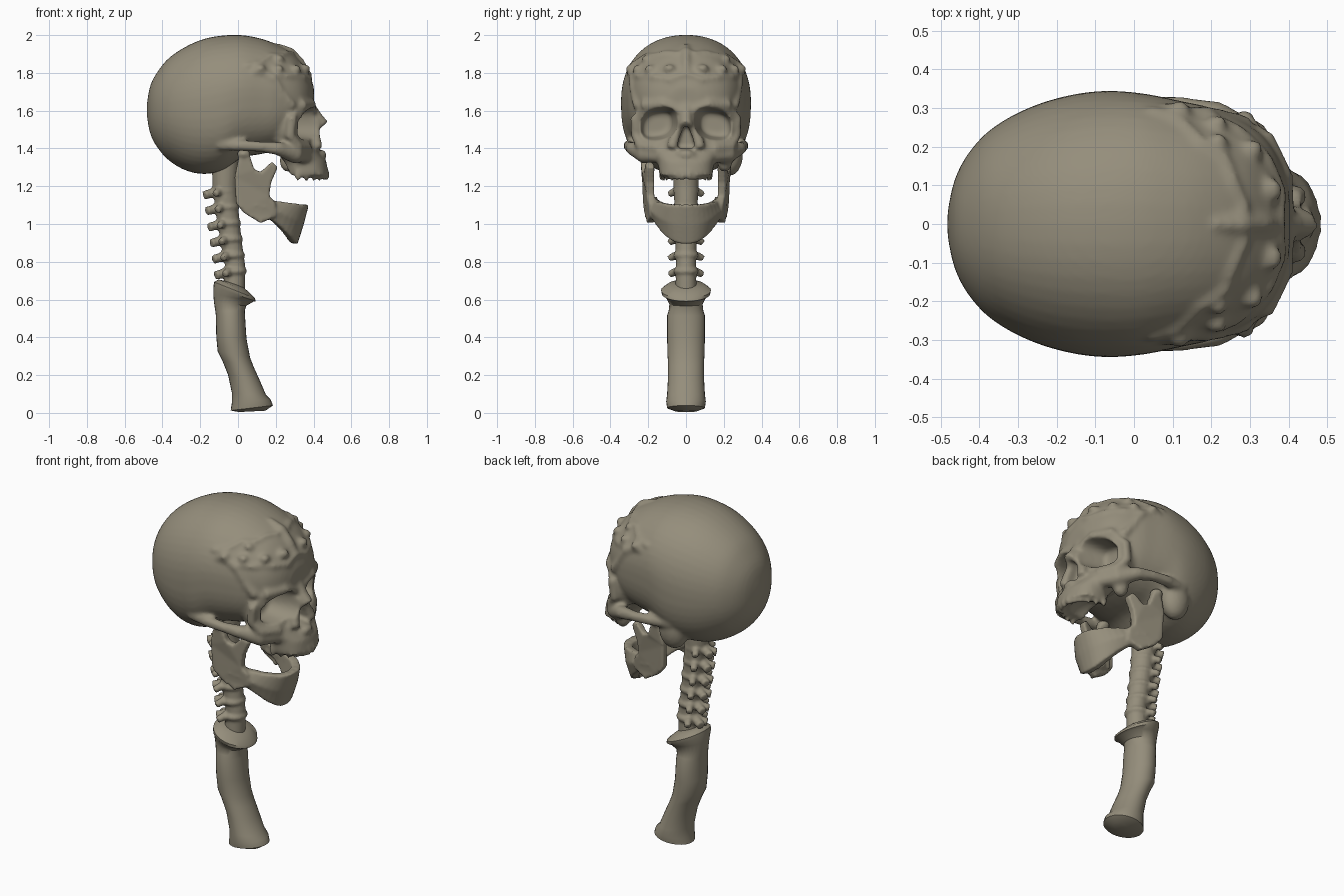
import bpy, bmesh, math
from mathutils import Vector, Matrix
from mathutils.bvhtree import BVHTree

if "Cube" in bpy.data.objects:
    bpy.data.objects.remove(bpy.data.objects["Cube"])

bone = bpy.data.materials.new("aged bone")
bone.diffuse_color = (0.30, 0.27, 0.20, 1)
bone.use_nodes = True
bone.node_tree.nodes["Principled BSDF"].inputs["Base Color"].default_value = bone.diffuse_color


def spow(c, p):
    return math.copysign(abs(c) ** (2 / p), c)


def refine(rows, k=4):
    # Catmull-Rom interpolation between profile stations
    r = [Vector(v) for v in rows]
    out = []
    for i in range(len(r) - 1):
        a, b, c, d = r[max(i - 1, 0)], r[i], r[i + 1], r[min(i + 2, len(r) - 1)]
        for j in range(k):
            t = j / k
            out.append(b + .5 * t * ((c - a) + t * ((2 * a - 5 * b + 4 * c - d) + t * (3 * (b - c) + d - a))))
    return out + [r[-1]]


def loft(bm, rings):
    rows = [[bm.verts.new(p) for p in r] for r in rings]
    n = len(rows[0])
    for a, b in zip(rows, rows[1:]):
        for i in range(n):
            bm.faces.new((a[i], a[(i + 1) % n], b[(i + 1) % n], b[i]))
    bm.faces.new(rows[0][::-1])
    bm.faces.new(rows[-1])
    bmesh.ops.recalc_face_normals(bm, faces=bm.faces)


def ball(bm, c, r, tilt=0):
    m = Matrix.Translation(c) @ Matrix.Rotation(tilt, 4, 'X') @ Matrix.Diagonal((*r, 1))
    bmesh.ops.create_uvsphere(bm, u_segments=24, v_segments=16, radius=1, matrix=m)


def tube(bm, pts, radii, n=12):
    pts = [Vector(p) for p in pts]
    rings = []
    for i, p in enumerate(pts):
        d = (pts[min(i + 1, len(pts) - 1)] - pts[max(i - 1, 0)]).normalized()
        u = d.cross(Vector((0.1, 0.2, 1)) if abs(d.z) < 0.9 else Vector((1, 0, 0))).normalized()
        v = d.cross(u)
        rings.append([p + radii[i] * (u * math.cos(t * math.tau / n) + v * math.sin(t * math.tau / n))
                      for t in range(n)])
    loft(bm, rings)


def mir(s, pts):
    return [(x, y * s, z) for x, y, z in pts]


def teeth(bm, x0, a, b, z, h, n):
    for i in range(n):
        t = math.radians(-80 + 160 * i / (n - 1))
        ball(bm, (x0 + a * math.cos(t), b * math.sin(t), z), (0.017, 0.017, h))


def finish(bm, name, voxel=0, cutter=None, smooth=3):
    me = bpy.data.meshes.new(name)
    bm.to_mesh(me)
    bm.free()
    ob = bpy.data.objects.new(name, me)
    bpy.context.collection.objects.link(ob)
    me.materials.append(bone)

    def remesh():
        m = ob.modifiers.new("fuse", 'REMESH')
        m.mode, m.voxel_size, m.use_smooth_shade = 'VOXEL', voxel, True
    if voxel:
        remesh()
        if cutter:
            m = ob.modifiers.new("cut", 'BOOLEAN')
            m.operation, m.solver, m.object = 'DIFFERENCE', 'EXACT', cutter
            remesh()
        m = ob.modifiers.new("soften", 'SMOOTH')
        m.iterations, m.factor = smooth, 0.5
    return ob


# Cranium: x, half width, bottom, top (fuller below the middle)
skull = bmesh.new()
N = 48
rings = []
for x, w, lo, hi in refine([(-.482, .03, 1.57, 1.64), (-.465, .11, 1.48, 1.73), (-.43, .18, 1.41, 1.80),
                            (-.37, .245, 1.34, 1.875), (-.28, .297, 1.285, 1.937), (-.18, .33, 1.265, 1.98),
                            (-.08, .344, 1.285, 1.998), (.02, .338, 1.35, 2.0), (.12, .318, 1.37, 1.982),
                            (.2, .30, 1.39, 1.953), (.28, .265, 1.43, 1.91), (.34, .22, 1.47, 1.85),
                            (.38, .155, 1.52, 1.79), (.402, .08, 1.58, 1.72)]):
    ring = []
    for k in range(N):
        c, s = math.cos(k * math.tau / N), math.sin(k * math.tau / N)
        p = 2.15 if s > 0 else 2.15 + .5 * max(0, min(1, (x + .35) / .3))
        ring.append((x, w * spow(c, p), (lo + hi) / 2 + (hi - lo) / 2 * spow(s, p)))
    rings.append(ring)
loft(skull, rings)
tree = BVHTree.FromBMesh(skull)

# Middle face and upper jaw block: z, back, front, half width
rings = []
for z, x0, x1, w in [(1.76, .1, .35, .19), (1.69, .1, .38, .235), (1.62, .1, .408, .265), (1.5, .1, .392, .265),
                     (1.43, .14, .39, .245), (1.39, .2, .42, .19), (1.33, .245, .468, .147), (1.26, .255, .48, .142)]:
    rings.append([((x0 + x1) / 2 + (x1 - x0) / 2 * spow(math.cos(k * math.tau / N), 2.4),
                   w * spow(math.sin(k * math.tau / N), 2.4), z) for k in range(N)])
loft(skull, rings)
teeth(skull, .285, .185, .13, 1.26, .034, 12)

# Nose bridge
tube(skull, [(.37, 0, 1.63), (.41, 0, 1.57), (.452, 0, 1.52)], [.035, .034, .034])
ball(skull, (.435, 0, 1.365), (.035, .05, .03))
for s in (1, -1):
    tube(skull, mir(s, [(.4, .03, 1.55), (.405, .058, 1.47), (.42, .075, 1.4)]), [.03, .03, .03])
    # Brow, outer orbit rim, cheekbone, cheek arch, mastoid, temple ridge
    tube(skull, mir(s, [(.395, .03, 1.60), (.385, .12, 1.635), (.335, .22, 1.63), (.285, .268, 1.56),
                        (.275, .265, 1.47), (.31, .235, 1.41), (.37, .14, 1.40)]),
         [.022, .028, .03, .028, .028, .035, .03])
    tube(skull, mir(s, [(.36, .14, 1.36), (.3, .22, 1.37), (.21, .283, 1.40), (.12, .302, 1.41),
                        (.03, .302, 1.415), (-.1, .28, 1.42)]), [.035, .05, .036, .028, .03, .03])
    ball(skull, (.265, .205, 1.335), (.045, .04, .06))
    ball(skull, (-.085, .232, 1.37), (.085, .07, .115))
    tube(skull, mir(s, [(.29, .255, 1.62), (.235, .273, 1.69), (.19, .288, 1.77), (.08, .285, 1.83)]),
         [.025, .022, .018, .015])


# Raised forehead ornament: studs and ridges laid on the cranium
def on_skull(az, el):
    a, e = math.radians(az), math.radians(el)
    d = Vector((math.cos(a) * math.cos(e), math.sin(a) * math.cos(e), math.sin(e)))
    return tree.ray_cast(Vector((0, 0, 1.62)) + 2 * d, -d)[0]


for s in (1, -1):
    for az, el, r in [(68, 33, .032), (50, 31, .028), (44, 40, .027), (32, 29, .03), (14, 29, .032)]:
        ball(skull, on_skull(az * s, el), (r, r, r * .8))
    for path in ([(82, 36), (65, 39), (50, 45), (36, 43), (22, 46), (8, 44), (0, 50)],
                 [(76, 31), (58, 26), (42, 24), (26, 22), (12, 20), (0, 25)]):
        tube(skull, [on_skull(a * s, e) for a, e in path], [.014] * len(path), 8)
tube(skull, [on_skull(0, e) for e in (22, 34, 46, 58)], [.012, .02, .026, .012], 8)

# Cutters: eye sockets, nose opening, mouth roof
cut = bmesh.new()
for s in (1, -1):
    loft(cut, [[(x, s * (.152 + r * .105 * spow(math.cos(k * math.tau / 32), 2.6)),
                 1.527 + r * .088 * spow(math.sin(k * math.tau / 32), 2.6) - s * s * .02 * r * math.cos(k * math.tau / 32))
                for k in range(32)] for x, r in ((.255, .5), (.268, .72), (.33, .86), (.40, 1.0), (.5, 1.1))])
loft(cut, [[(x, -.048, 1.40), (x, .048, 1.40), (x, .038, 1.45), (x, .01, 1.52), (x, -.01, 1.52), (x, -.038, 1.45)]
           for x in (.36, .6)])
ball(cut, (.29, 0, 1.22), (.145, .095, .11))
bmesh.ops.recalc_face_normals(cut, faces=cut.faces)
cutter = finish(cut, "socket_cutter")
cutter.hide_render = True
cutter.hide_viewport = True
finish(skull, "skull", .0105, cutter, 3)

# Lower jaw
jaw = bmesh.new()
rings = []
for i in range(25):
    t = math.radians(-90 + 7.5 * i)
    c, s = math.cos(t), spow(math.sin(t), 2.3)
    zb, zt = 1.07 - .178 * c * c, 1.145 - .045 * c
    rings.append([(.03 + .285 * c, .205 * s, zb), (.03 + .318 * c, .222 * s, zb + .5 * (zt - zb)),
                  (.03 + .345 * c, .19 * s, zt), (.03 + .295 * c, .15 * s, zt),
                  (.03 + .24 * c, .16 * s, zb + .01)])
loft(jaw, rings)
teeth(jaw, .03, .322, .165, 1.085, .022, 13)
profile = [(.01, 1.38), (-.018, 1.25), (-.01, 1.11), (.03, 1.06), (.12, 1.005), (.2, 1.04), (.2, 1.11), (.165, 1.15),
           (.175, 1.22), (.21, 1.30), (.18, 1.33), (.12, 1.275), (.085, 1.29), (.055, 1.385)]
for s in (1, -1):
    loft(jaw, [[(x, s * (y + .06 * (z - 1.2) - .25 * max(0, x - .08)), z) for x, z in profile] for y in (.19, .232)])
    ball(jaw, (.03, .22 * s, 1.37), (.035, .035, .025))
finish(jaw, "lower_jaw", .009, None, 3)

# Neck spine: column, discs, rear and side processes
spine = bmesh.new()
tube(spine, [(-.065, 0, 1.40), (-.07, 0, 1.2), (-.055, 0, 1.05), (-.035, 0, .9), (-.015, 0, .78), (-.02, 0, .64)],
     [.075, .066, .06, .056, .053, .056], 20)
for i in range(6):
    z = 1.175 - .085 * i
    x = -.067 + .05 * i / 5
    ball(spine, (x, 0, z), (.064, .068, .032))
    tip = -.17 + .012 * i
    for s in (1, -1):
        tube(spine, [(x - .03, 0, z), (tip + .02, .014 * s, z - .015), (tip - .008, .03 * s, z - .022)],
             [.03, .024, .024])
        tube(spine, [(x - .02, 0, z), (x - .04, .065 * s, z - .005), (x - .055, .088 * s, z - .018)],
             [.03, .021, .019])
finish(spine, "neck_spine", .009, None, 2)

# Handle with sloping collar: centre x, z, radius x, radius y, slope
grip = bmesh.new()
n = 28
rings = []
for cx, cz, rx, ry, k in [(.075, .008, .07, .055, .05), (.073, .026, .112, .1, .12), (.07, .06, .103, .105, .1),
                          (.058, .1, .09, .1, -.05), (.03, .19, .083, .095, -.15), (.0, .26, .083, .095, -.2),
                          (-.022, .31, .086, .098, -.2), (-.035, .4, .08, .1, -.1), (-.04, .515, .077, .1, 0),
                          (-.042, .54, .078, .092, 0), (-.042, .575, .085, .088, -.1), (-.025, .61, .106, .105, -.2),
                          (-.018, .63, .112, .128, -.35), (-.018, .65, .108, .132, -.4), (-.025, .675, .078, .1, -.4),
                          (-.025, .685, .045, .05, -.3)]:
    rings.append([(cx + rx * math.cos(t * math.tau / n), ry * math.sin(t * math.tau / n),
                   cz + k * rx * math.cos(t * math.tau / n)) for t in range(n)])
loft(grip, rings)
handle = finish(grip, "handle")
bpy.context.view_layer.objects.active = handle
handle.select_set(True)
bpy.ops.object.shade_smooth_by_angle(angle=math.radians(40))
